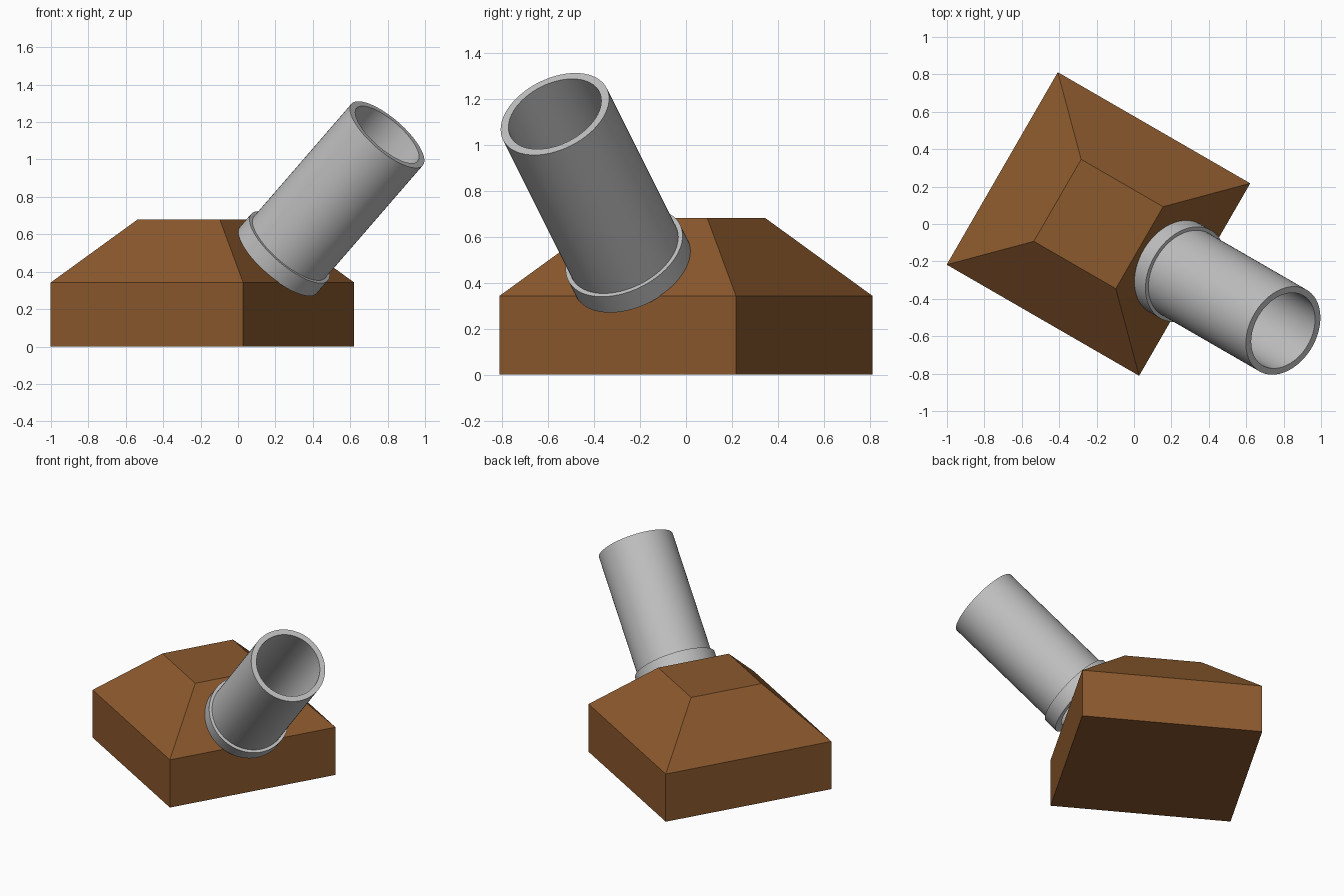
import bpy, bmesh, math
from mathutils import Matrix, Vector

cube = bpy.data.objects.get("Cube")
if cube:
    bpy.data.objects.remove(cube, do_unlink=True)


def material(name, colour):
    m = bpy.data.materials.new(name)
    m.use_nodes = True
    m.diffuse_color = (*colour, 1)
    bsdf = m.node_tree.nodes["Principled BSDF"]
    bsdf.inputs["Base Color"].default_value = (*colour, 1)
    bsdf.inputs["Roughness"].default_value = 0.7
    return m


def add_object(name, bm, mat, matrix):
    bmesh.ops.recalc_face_normals(bm, faces=bm.faces)
    mesh = bpy.data.meshes.new(name)
    bm.to_mesh(mesh)
    bm.free()
    mesh.materials.append(mat)
    ob = bpy.data.objects.new(name, mesh)
    ob.matrix_world = matrix
    bpy.context.collection.objects.link(ob)
    return ob


brown = material("brown", (0.26, 0.1, 0.027))
grey = material("light grey", (0.53, 0.53, 0.53))

# Whole model is turned about the vertical axis through the base centre
turn = Matrix.Translation((-0.19, 0, 0)) @ Matrix.Rotation(math.radians(-30), 4, 'Z')

# Base: square block with a sloped, flat-topped roof
bm = bmesh.new()
rings = []
for half, z in ((0.594, 0), (0.594, 0.342), (0.253, 0.68)):
    rings.append([bm.verts.new((half * x, half * y, z))
                  for x, y in ((-1, -1), (1, -1), (1, 1), (-1, 1))])
for low, high in zip(rings, rings[1:]):
    for i in range(4):
        j = (i + 1) % 4
        bm.faces.new((low[i], low[j], high[j], high[i]))
bm.faces.new(rings[0])
bm.faces.new(rings[-1])
add_object("base", bm, brown, turn)

# Pipe frame: stands square on one sloped roof face
seat = turn @ Matrix.Translation((0.469, 0, 0.462)) @ Matrix.Rotation(math.radians(45), 4, 'Y')


def hollow_cylinder(name, inner, outer, length, sides=64):
    bm = bmesh.new()
    profile = [(inner, 0), (outer, 0), (outer, length), (inner, length)]
    loops = []
    for i in range(sides):
        a = math.tau * i / sides
        loops.append([bm.verts.new((r * math.cos(a), r * math.sin(a), z)) for r, z in profile])
    for i in range(sides):
        a, b = loops[i], loops[(i + 1) % sides]
        for k in range(4):
            n = (k + 1) % 4
            bm.faces.new((a[k], b[k], b[n], a[n]))
    ob = add_object(name, bm, grey, seat)
    bpy.ops.object.select_all(action='DESELECT')
    ob.select_set(True)
    bpy.context.view_layer.objects.active = ob
    bpy.ops.object.shade_smooth_by_angle(angle=math.radians(30))
    return ob


# Pipe and its collar
hollow_cylinder("pipe", 0.216, 0.252, 0.949)
hollow_cylinder("pipe_collar", 0.24, 0.272, 0.098)
